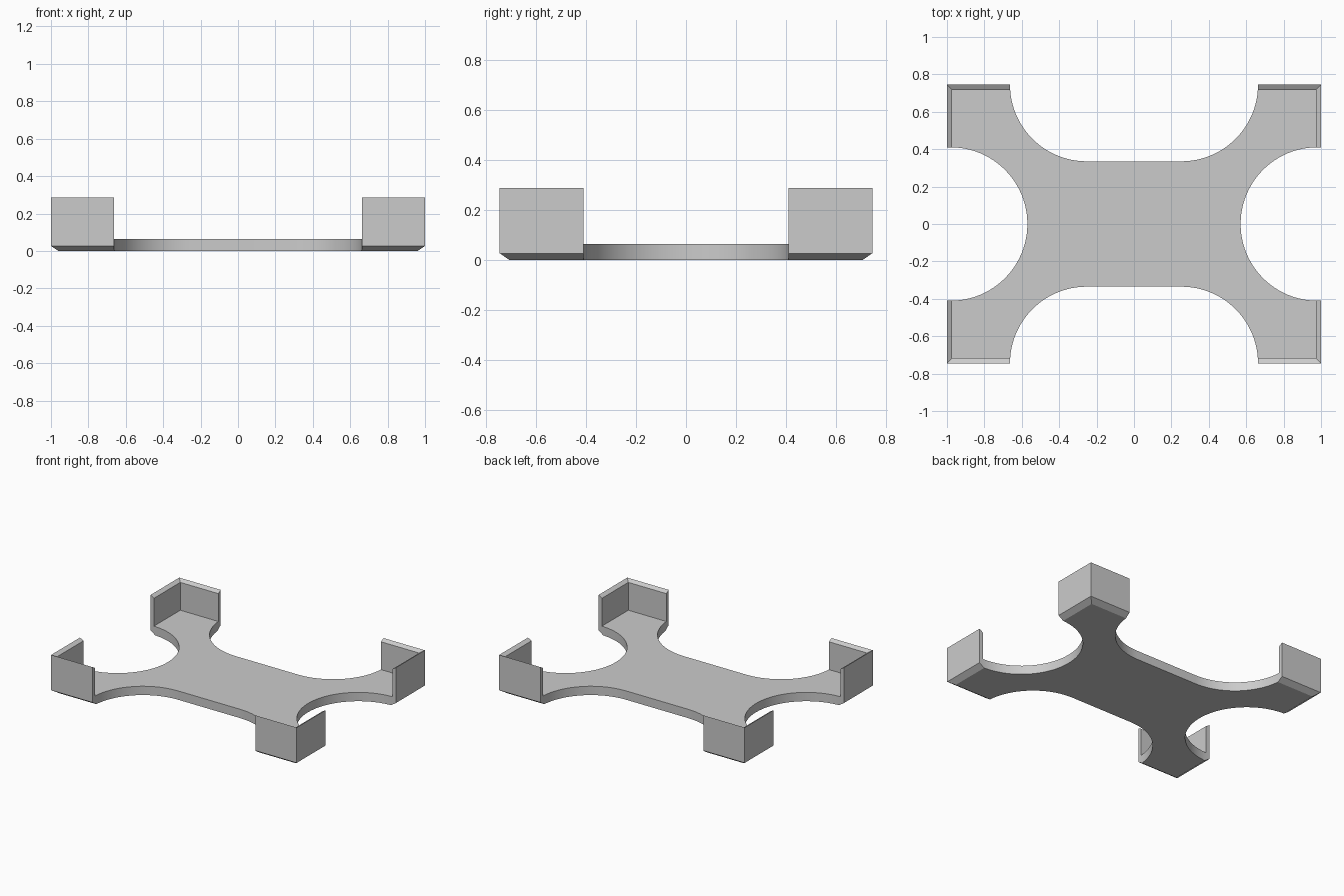
import bpy
import bmesh
from math import cos, sin, pi

cube = bpy.data.objects.get("Cube")
if cube:
    bpy.data.objects.remove(cube, do_unlink=True)

HALF_X, HALF_Y = 1.0, 0.745
RADIUS = 0.41

grey = bpy.data.materials.new("light grey")
grey.use_nodes = True
grey.diffuse_color = (0.6, 0.6, 0.6, 1)
grey.node_tree.nodes["Principled BSDF"].inputs["Base Color"].default_value = (0.6, 0.6, 0.6, 1)


def loft(name, rings):
    """Closed solid skinned through matching rings of points."""
    bm = bmesh.new()
    loops = [[bm.verts.new(p) for p in ring] for ring in rings]
    for low, high in zip(loops, loops[1:]):
        for i in range(len(low)):
            j = (i + 1) % len(low)
            bm.faces.new((low[i], low[j], high[j], high[i]))
    bm.faces.new(loops[0][::-1])
    bm.faces.new(loops[-1])
    bmesh.ops.recalc_face_normals(bm, faces=bm.faces)
    mesh = bpy.data.meshes.new(name)
    bm.to_mesh(mesh)
    bm.free()
    mesh.materials.append(grey)
    obj = bpy.data.objects.new(name, mesh)
    bpy.context.collection.objects.link(obj)
    return obj


def rectangle(inset, z):
    x, y = HALF_X - inset, HALF_Y - inset
    return [(-x, -y, z), (x, -y, z), (x, y, z), (-x, y, z)]


def notch(name, cx, cy, half_flat):
    """Round-ended slot along x: a right and a left semicircle."""
    outline = []
    steps = 48
    for side in (1, -1):
        for i in range(steps + 1):
            a = -side * pi / 2 + pi * i / steps
            outline.append((cx + side * half_flat + RADIUS * cos(a), cy + RADIUS * sin(a)))
    return loft(name, [[(x, y, z) for x, y in outline] for z in (-0.2, 0.5)])


# Tray: chamfered foot, straight walls, sloping rim, flat floor
tray = loft("corner_tray", [rectangle(0.04, 0), rectangle(0, 0.027), rectangle(0, 0.287),
                            rectangle(0.028, 0.27), rectangle(0.028, 0.065)])

# Rounded notches leave four corner arms
cutters = []
for s in (-1, 1):
    cutters.append(notch("long_side_cutter", 0, s * HALF_Y, 0.253))
    cutters.append(notch("short_side_cutter", s * 1.18, 0, 0.2))

bpy.context.view_layer.objects.active = tray
for cutter in cutters:
    cutter.hide_render = True
    mod = tray.modifiers.new("notch", "BOOLEAN")
    mod.operation = "DIFFERENCE"
    mod.solver = "EXACT"
    mod.object = cutter
    bpy.ops.object.modifier_apply(modifier=mod.name)
    bpy.data.objects.remove(cutter, do_unlink=True)

# Smooth the curved cuts, keep hard edges
bpy.ops.object.select_all(action="DESELECT")
tray.select_set(True)
bpy.ops.object.shade_smooth_by_angle(angle=pi / 6)
